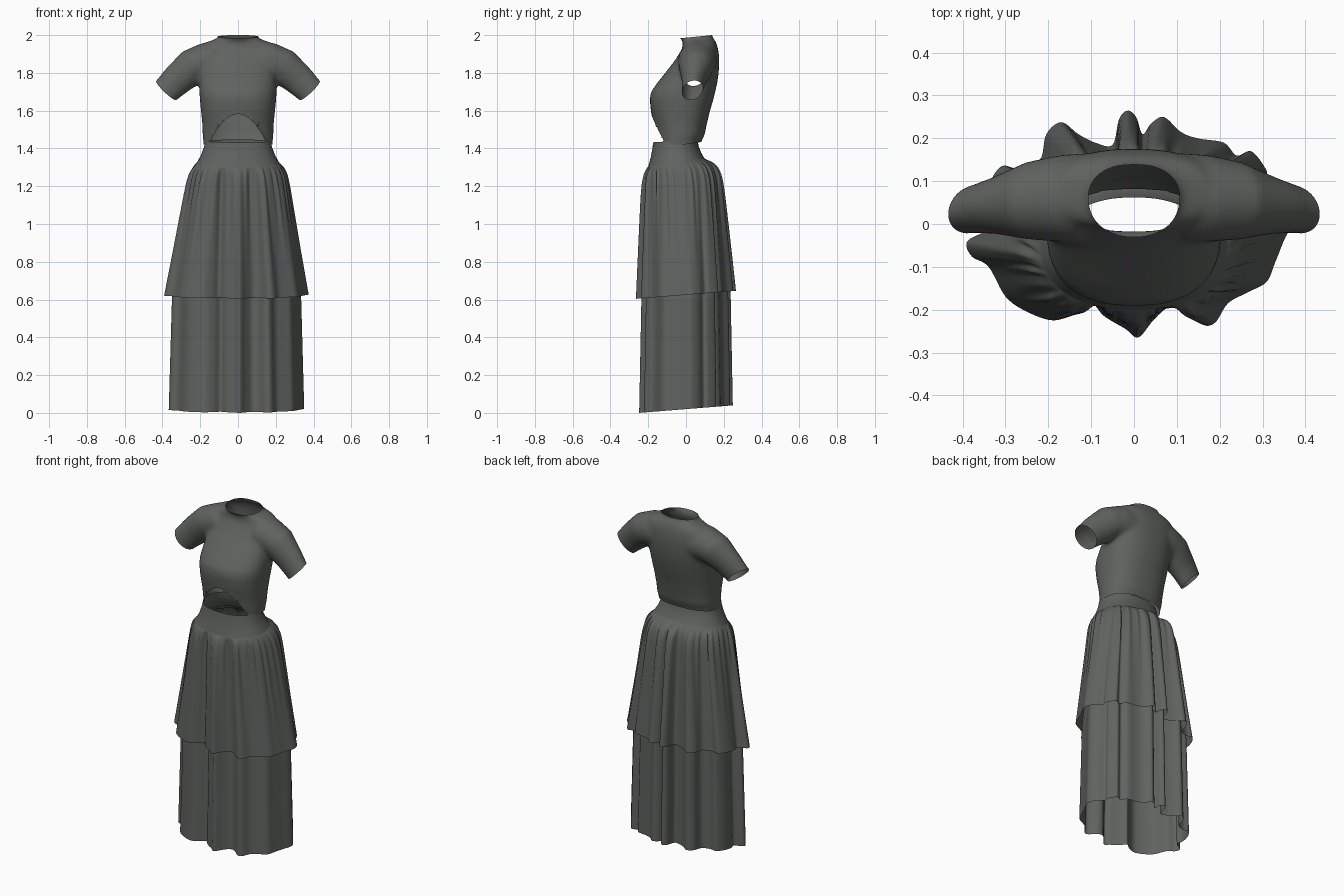
import bpy, bmesh, math
from mathutils import Vector

if "Cube" in bpy.data.objects:
    bpy.data.objects.remove(bpy.data.objects["Cube"])

cloth = bpy.data.materials.new("charcoal_cloth")
cloth.diffuse_color = (0.115, 0.125, 0.117, 1)
cloth.use_nodes = True
cloth.node_tree.nodes["Principled BSDF"].inputs["Base Color"].default_value = cloth.diffuse_color


def finish(name, bm):
    me = bpy.data.meshes.new(name)
    bm.to_mesh(me)
    bm.free()
    me.shade_smooth()
    me.materials.append(cloth)
    ob = bpy.data.objects.new(name, me)
    bpy.context.collection.objects.link(ob)
    return ob


def loft(bm, rings, caps=False):
    rows = [[bm.verts.new(p) for p in r] for r in rings]
    n = len(rows[0])
    for a, b in zip(rows, rows[1:]):
        for i in range(n):
            j = (i + 1) % n
            bm.faces.new((a[i], b[i], b[j], a[j]))
    if caps:
        bm.faces.new(rows[0])
        bm.faces.new(rows[-1][::-1])


def oval(rx, yf, yb, phi, power=2.3, taper=0):
    c, s = math.cos(phi), math.sin(phi)
    e = 2 / power
    y = math.copysign(abs(s) ** e, s)
    return (rx * math.copysign(abs(c) ** e, c) * (1 - taper * ((1 - y) / 2) ** 2),
            (yf + yb) / 2 + (yb - yf) / 2 * y)


def circle(n):
    return [2 * math.pi * i / n for i in range(n)]


# Bodice: solid torso and sleeves, fused, then opened at neck, cuffs and hem
TORSO = [(1.34, .172, -.14, .07), (1.43, .183, -.150, .078), (1.47, .187, -.158, .098),
         (1.52, .188, -.168, .108), (1.60, .196, -.186, .127), (1.66, .202, -.192, .145),
         (1.70, .204, -.185, .155), (1.75, .204, -.150, .166), (1.80, .204, -.110, .173),
         (1.86, .204, -.063, .176), (1.90, .204, -.037, .174), (1.93, .203, -.020, .169),
         (1.96, .175, -.015, .160), (1.977, .13, -.024, .150), (1.992, .106, -.040, .137),
         (2.05, .105, -.042, .137)]
SLEEVE = [(.12, .060, 1.862, .100, .105, 82), (.17, .060, 1.858, .102, .102, 76),
          (.24, .055, 1.833, .097, .092, 56), (.32, .043, 1.765, .085, .066, 45),
          (.38, .033, 1.707, .075, .054, 46), (.45, .022, 1.635, .075, .054, 46)]
bm = bmesh.new()
loft(bm, [[(*oval(rx, yf, yb, p, 2.4, .25 if z > 1.97 else 0), z) for p in circle(64)]
          for z, rx, yf, yb in TORSO], True)
for side in (1, -1):
    rings = []
    for x, y, z, rv, ry, deg in SLEEVE:
        a = math.radians(deg)
        rings.append([(side * (x + rv * math.cos(a) * math.cos(t)), y + ry * math.sin(t),
                       z + rv * math.sin(a) * math.cos(t)) for t in circle(32)])
    loft(bm, rings, True)
bmesh.ops.recalc_face_normals(bm, faces=bm.faces)
top = finish("bodice", bm)
mod = top.modifiers.new("fuse", 'REMESH')
mod.mode = 'VOXEL'
mod.voxel_size = 0.011
fused = top.evaluated_get(bpy.context.evaluated_depsgraph_get()).to_mesh()
bm = bmesh.new()
bm.from_mesh(fused)
top.modifiers.remove(mod)
for _ in range(4):
    bmesh.ops.smooth_vert(bm, verts=bm.verts, factor=0.5, use_axis_x=True, use_axis_y=True, use_axis_z=True)


def cut(co, no, keep):
    faces = [f for f in bm.faces if keep(f.calc_center_median())]
    geom = faces + list({e for f in faces for e in f.edges}) + list({v for f in faces for v in f.verts})
    bmesh.ops.bisect_plane(bm, geom=geom, plane_co=co, plane_no=no, clear_outer=True)


cut(Vector((0, .137, 2.0)), Vector((0, -.1, 1)).normalized(), lambda c: c.z > 1.9)
for side in (1, -1):
    cut(Vector((side * .38, .03, 1.707)), Vector((side * .69, .25, -.72)).normalized(),
        lambda c: c.x * side > .26)


def hem(v):
    if v.y > -0.03:
        return 1.422 + max(0, v.y) * .15
    return 1.422 + .16 * max(0, 1 - (v.x / .155) ** 2)


bmesh.ops.delete(bm, geom=[v for v in bm.verts if v.co.z < hem(v.co)], context='VERTS')
for v in bm.verts:
    if v.is_boundary and v.co.z < 1.65:
        v.co.z = hem(v.co)
bm.to_mesh(top.data)
bm.free()
top.data.shade_smooth()

# Waistband, tilted up toward the back
WAIST = (.218, -.20, .10)
bm = bmesh.new()
band = []
for z, rx, yf, yb, tilt in ((1.443, .174, -.174, .062, .06), (1.41, .18, -.178, .066, .06),
                            (1.37, .196, -.187, .08, .1), (1.33, *WAIST, .13)):
    ring = [oval(rx, yf, yb, p) for p in circle(128)]
    band.append([(x, y, z + tilt * y) for x, y in ring])
loft(bm, band)
finish("waistband", bm)

# Skirt hem outline with its deep folds, seen from above
HEM = [(.375, .02), (.35, .07), (.31, .10), (.31, .125), (.275, .17), (.24, .16), (.21, .19),
       (.15, .20), (.11, .215), (.07, .25), (.04, .235), (.02, .21), (.005, .25), (-.015, .265),
       (-.035, .245), (-.05, .185), (-.09, .19), (-.13, .21), (-.17, .238), (-.205, .21),
       (-.22, .15), (-.27, .13), (-.31, .135), (-.34, .09), (-.35, .03), (-.34, -.01),
       (-.39, -.04), (-.38, -.075), (-.34, -.10), (-.30, -.17), (-.25, -.205), (-.19, -.225),
       (-.14, -.21), (-.10, -.185), (-.07, -.215), (-.02, -.245), (.01, -.265), (.045, -.225),
       (.08, -.195), (.115, -.20), (.16, -.235), (.19, -.23), (.22, -.185), (.265, -.16),
       (.31, -.135), (.33, -.09), (.35, -.04)]


def spline(pts, sub):
    out, n = [], len(pts)
    for i in range(n):
        a, b, c, d = (Vector(pts[(i + k) % n]) for k in (-1, 0, 1, 2))
        for j in range(sub):
            t = j / sub
            out.append(.5 * (2 * b + (c - a) * t + (2 * a - 5 * b + 4 * c - d) * t * t
                             + (3 * b - a - 3 * c + d) * t ** 3))
    return out


OUTLINE = spline(HEM, 6)


def skirt_ring(z, scale, slope):
    t = max(0, min(1, (1.33 - z) / .71))
    s = t + .21 * (1 - math.exp(-20 * t)) * (1 - t)
    sy = s + (1 - s) * .42 * (1 - math.exp(-15 * t))
    ring = []
    for h in OUTLINE:
        phi = math.atan2(h.y / .25, h.x / .38)
        wx, wy = oval(*WAIST, phi)
        gather = 1 + .022 * min(1, t * 15) * (1 - t) ** 2 * (math.sin(34 * phi) + .5 * math.sin(53 * phi + 1))
        x = (wx + (h.x - wx) * s) * gather * scale
        y = (wy + (h.y - wy) * sy) * gather * scale
        ring.append((x, y, z + slope * y))
    return ring


# Upper tier (its top edge tucked under the band), then the longer tier nested inside it
def tier(name, z_top, z_bottom, rows, scale_at):
    bm = bmesh.new()
    rings = []
    for i in range(rows + 1):
        u = (i / rows) ** 1.3
        z = z_top + (z_bottom - z_top) * u
        rings.append(skirt_ring(z, scale_at(z), .13 - .05 * u))
    loft(bm, rings)
    return finish(name, bm)


tier("upper_skirt_tier", 1.34, .625, 40, lambda z: 1 - max(0, z - 1.33) * 5)
tier("lower_skirt_tier", 1.32, .02, 48, lambda z: .89 + .045 * max(0, (.63 - z) / .61))
